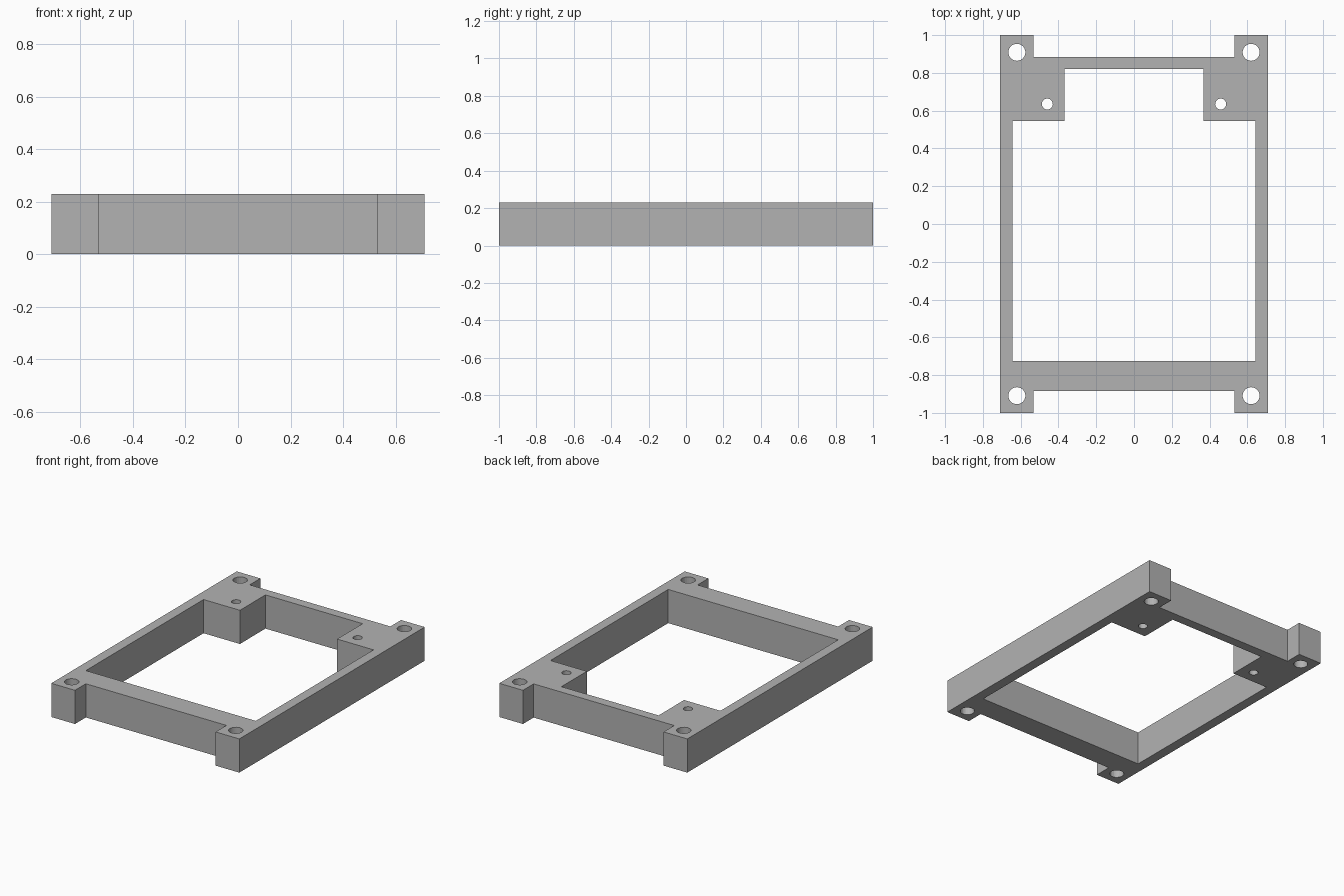
import bpy
import bmesh
from math import cos, sin, pi
from mathutils import Vector

cube = bpy.data.objects.get("Cube")
if cube:
    bpy.data.objects.remove(cube, do_unlink=True)

HEIGHT = 0.23


def mirrored(half):
    """Close a right-hand half profile with its mirror image across x = 0."""
    return half + [(-x, y) for x, y in reversed(half)]


def circle(cx, cy, radius, sides):
    return [(cx + radius * cos(2 * pi * i / sides),
             cy + radius * sin(2 * pi * i / sides)) for i in range(sides)]


# Outer outline with four corner feet
outer = mirrored([(0.531, -0.883), (0.531, -1), (0.71, -1),
                  (0.71, 1), (0.531, 1), (0.531, 0.885)])

# Central opening, narrowed by the two rear bosses
opening = mirrored([(0.642, -0.725), (0.642, 0.545),
                    (0.367, 0.545), (0.367, 0.82)])

# Corner mounting holes and smaller boss holes
loops = [outer, opening]
for side in (-1, 1):
    for end in (-1, 1):
        loops.append(circle(side * 0.62, end * 0.909, 0.045, 24))
    loops.append(circle(side * 0.459, 0.635, 0.029, 24))

# Fill the flat profile, then raise it to a solid
bm = bmesh.new()
edges = []
for loop in loops:
    verts = [bm.verts.new((x, y, 0)) for x, y in loop]
    for i, v in enumerate(verts):
        edges.append(bm.edges.new((v, verts[(i + 1) % len(verts)])))
bmesh.ops.triangle_fill(bm, use_beauty=True, use_dissolve=False,
                        edges=edges, normal=Vector((0, 0, 1)))
raised = bmesh.ops.extrude_face_region(bm, geom=bm.faces[:], use_keep_orig=True)
top = [g for g in raised["geom"] if isinstance(g, bmesh.types.BMVert)]
bmesh.ops.translate(bm, verts=top, vec=(0, 0, HEIGHT))
bmesh.ops.recalc_face_normals(bm, faces=bm.faces[:])

mesh = bpy.data.meshes.new("mounting_frame")
bm.to_mesh(mesh)
bm.free()
frame = bpy.data.objects.new("mounting_frame", mesh)
bpy.context.collection.objects.link(frame)

# Plain grey finish
grey = bpy.data.materials.new("plain_grey")
grey.use_nodes = True
colour = (0.45, 0.45, 0.45, 1)
grey.diffuse_color = colour
grey.node_tree.nodes["Principled BSDF"].inputs["Base Color"].default_value = colour
mesh.materials.append(grey)
